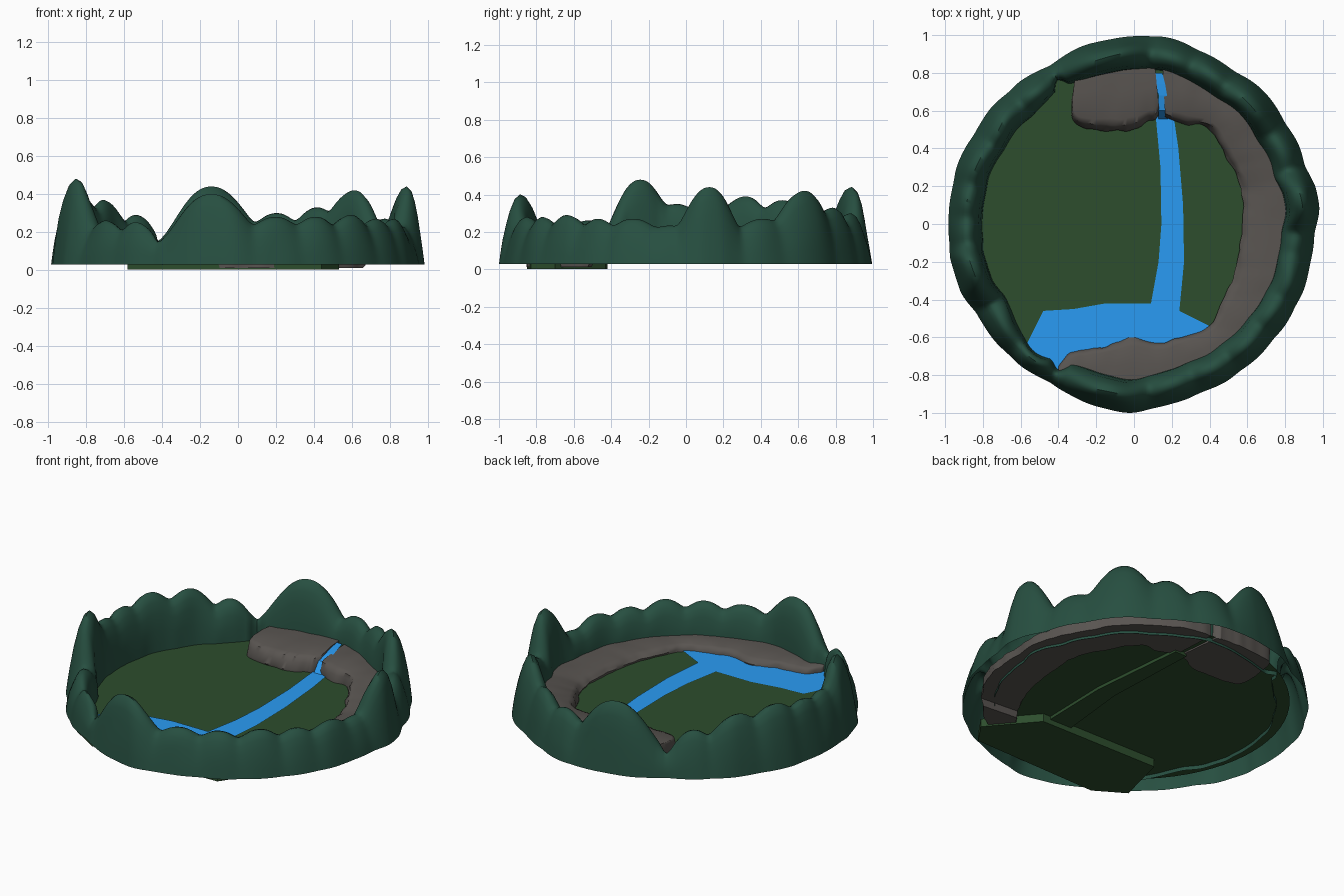
import bpy, bmesh, math, random
from mathutils import Vector, noise

if "Cube" in bpy.data.objects:
    bpy.data.objects.remove(bpy.data.objects["Cube"])
random.seed(4)

def material(name, rgb):
    m = bpy.data.materials.new(name)
    m.diffuse_color = (*rgb, 1)
    m.use_nodes = True
    m.node_tree.nodes["Principled BSDF"].inputs["Base Color"].default_value = m.diffuse_color
    return m

FOREST = material("hill_green", (0.02, 0.078, 0.052))
GRASS = material("grass", (0.026, 0.075, 0.026))
WATER = material("water", (0.023, 0.33, 0.9))
ROCK = material("rock", (0.1, 0.09, 0.082))

def finish(name, bm, mat, angle=None, recalc=True):
    if recalc:
        bmesh.ops.recalc_face_normals(bm, faces=bm.faces)
    me = bpy.data.meshes.new(name)
    bm.to_mesh(me)
    bm.free()
    me.materials.append(mat)
    ob = bpy.data.objects.new(name, me)
    bpy.context.collection.objects.link(ob)
    if angle:
        bpy.ops.object.select_all(action='DESELECT')
        bpy.context.view_layer.objects.active = ob
        ob.select_set(True)
        bpy.ops.object.shade_smooth_by_angle(angle=math.radians(angle))
    return ob

def loft(bm, sections, ring):
    # The ring of hills is open underneath; other lofts are closed solids
    rows = [[bm.verts.new(p) for p in s] for s in sections]
    n, m = len(rows), len(rows[0])
    for i in range(n if ring else n - 1):
        a, b = rows[i], rows[(i + 1) % n]
        for j in range(m - 1 if ring else m):
            k = (j + 1) % m
            bm.faces.new((a[j], b[j], b[k], a[k]))
    if not ring:
        bm.faces.new(rows[0])
        bm.faces.new(rows[-1])

def resample(pts, n):
    # Catmull-Rom resampling of a 2D path
    P = [Vector((*p, 0)) for p in pts]
    out = []
    for k in range(n):
        f = k / (n - 1) * (len(P) - 1)
        i = min(int(f), len(P) - 2)
        t = f - i
        a, b, c, d = P[max(i - 1, 0)], P[i], P[i + 1], P[min(i + 2, len(P) - 1)]
        out.append(0.5 * (2 * b + (c - a) * t + (2 * a - 5 * b + 4 * c - d) * t * t
                          + (3 * b - a - 3 * c + d) * t ** 3))
    return out

# Hill ring: angle, peak height, angular width of each hill
HILLS = [(8, .44, 10), (28, .27, 13), (46, .42, 13), (62, .33, 11), (77, .30, 11),
         (99, .44, 14), (128, .29, 9), (144, .37, 12), (159, .39, 12), (172, .36, 11),
         (183, .35, 10), (196, .48, 11), (217, .26, 12), (233, .25, 9), (261, .40, 14),
         (283, .28, 12), (298, .28, 11), (313, .29, 11), (327, .27, 10), (341, .27, 12),
         (354, .23, 10)]

def bump(t, a, w, power=2):
    d = abs((t - a + 180) % 360 - 180)
    return math.exp(-(d / w) ** power)

def hill_height(t):
    base = .2 - .09 * max(bump(t, 117, 6), bump(t, 244, 6))
    s = base ** 11
    for a, h, w in HILLS:
        s += (h * bump(t, a, w * 1.3, 2.2)) ** 11
    return s ** (1 / 11)

PROFILE = [(0, 0), (.05, .2), (.11, .4), (.2, .63), (.3, .82), (.41, .95), (.53, 1),
           (.66, .97), (.78, .87), (.88, .7), (.95, .42), (.98, .2), (1, 0)]
sections = []
for t in range(360):
    h = hill_height(t)
    c, s = math.cos(math.radians(t)), math.sin(math.radians(t))
    ro = .93 + .12 * min(h, .42) + .036 * bump(t, 80, 14) + .03 * bump(t, 270, 10) \
        + .012 * bump(t, 180, 20) + .01 * noise.noise((c * 5, s * 5, 0))
    width = .07 + .11 * min(1, max(0, (h - .11) / .1))
    width *= 1 - .42 * bump(t, 233, 13) - .25 * bump(t, 118, 7)
    sec = []
    for u, v in PROFILE:
        r = ro - u * width + .015 * v * noise.noise((c * 4, s * 4, v * 1.5))
        sec.append((r * c, r * s, .03 + (h - .03) * v))
    sections.append(sec)
bm = bmesh.new()
loft(bm, sections, True)
finish("hill_ring", bm, FOREST, 60, recalc=False)

def sheet(name, pts, z, mat):
    bm = bmesh.new()
    f = bm.faces.new([bm.verts.new((p[0], p[1], z)) for p in pts])
    f.normal_update()
    if f.normal.z < 0:
        f.normal_flip()
    return finish(name, bm, mat, recalc=False)

# Valley floor: round on the left, following the cliff foot on the right
arc = [(.87 * math.cos(math.radians(a)), .87 * math.sin(math.radians(a))) for a in range(110, 246, 5)]
sheet("valley_floor", arc + [(-.2, -.72), (.12, -.69), (.42, -.6), (.58, -.28), (.63, 0),
                             (.6, .25), (.44, .57), (.22, .64), (.2, .83), (0, .85)], .055, GRASS)

# Sunken beds beneath the lake and river
def bed(name, pts, z0, z1):
    bm = bmesh.new()
    lo = [bm.verts.new((*p, z0)) for p in pts]
    hi = [bm.verts.new((*p, z1)) for p in pts]
    n = len(pts)
    bm.faces.new(lo[::-1])
    for i in range(n):
        bm.faces.new((lo[i], lo[(i + 1) % n], hi[(i + 1) % n], hi[i]))
    finish(name, bm, GRASS, recalc=False)

bed("lake_bed", [(-.58, -.74), (-.4, -.85), (.44, -.83), (.53, -.7), (.3, -.43), (-.5, -.42)], .003, .053)
bed("river_bed", [(.1, -.43), (.25, -.43), (.26, 0), (.2, .6), (.12, .6), (.145, 0)], .034, .053)

# River and lake surface
sheet("river_and_lake", [(.115, .57), (.14, .3), (.145, 0), (.13, -.2), (.09, -.42), (-.15, -.42),
                         (-.32, -.45), (-.48, -.46), (-.58, -.66), (-.5, -.76), (-.4, -.81),
                         (0, -.7), (.2, -.7), (.4, -.54), (.24, -.46), (.265, -.2),
                         (.26, .1), (.235, .4), (.21, .57)], .061, WATER)

# Waterfall through the notch in the cliffs
bm = bmesh.new()
rows = [[bm.verts.new((x, y, z)) for x in (a, b)] for a, b, y, z in
        [(.13, .18, .555, .062), (.13, .175, .60, .12), (.13, .175, .68, .14),
         (.11, .165, .74, .146), (.08, .15, .80, .15)]]
for a, b in zip(rows, rows[1:]):
    bm.faces.new((a[0], a[1], b[1], b[0]))
finish("waterfall", bm, WATER, recalc=False)

# Rocky cliffs lofted between an inner lip and the hills, lower towards the front
def cliff(name, inner, outer, n, top):
    I, O = resample(inner, n), resample(outer, n)
    secs = []
    for a, b in zip(I, O):
        z0 = .012 if a.y < -.5 else .045
        tz = top - .04 * min(1, max(0, (.5 - a.y) / .3)) if a.x > 0 and a.y < .5 else top
        if a.y < -.5:
            tz = top - .04
        d = b - a
        sec = []
        for u, z in [(0, z0), (-.02, .068), (.03, .06 + (tz - .06) * .55), (.07, tz * .93),
                     (.16, tz), (.55, tz + .01), (1, tz + .005), (1, z0)]:
            p = a + d * u
            p += d.normalized() * noise.noise((p.x * 16, p.y * 16, z * 30)) * .012
            sec.append((p.x, p.y, z + (.006 * noise.noise((p.x * 9, p.y * 9, 2)) if z > z0 else 0)))
        secs.append(sec)
    bm = bmesh.new()
    loft(bm, secs, False)
    finish(name, bm, ROCK, 50)

cliff("back_cliff",
      [(-.33, .66), (-.325, .56), (-.27, .515), (-.1, .5), (0, .51), (.07, .55), (.11, .555), (.135, .6)],
      [(-.32, .72), (-.3, .82), (-.24, .85), (-.1, .86), (0, .86), (.07, .86), (.09, .86), (.11, .84)],
      50, .145)
cliff("side_cliff",
      [(.165, .57), (.27, .53), (.40, .51), (.50, .34), (.57, .19), (.58, 0), (.54, -.25), (.47, -.42),
       (.39, -.55), (.25, -.6), (.12, -.635), (0, -.61), (-.2, -.66), (-.33, -.68), (-.4, -.76)],
      [(.15, .85), (.33, .82), (.58, .65), (.74, .42), (.83, .2), (.84, 0), (.82, -.25), (.74, -.43),
       (.6, -.59), (.4, -.75), (.2, -.83), (0, -.85), (-.2, -.84), (-.32, -.84), (-.4, -.84)],
      130, .135)
